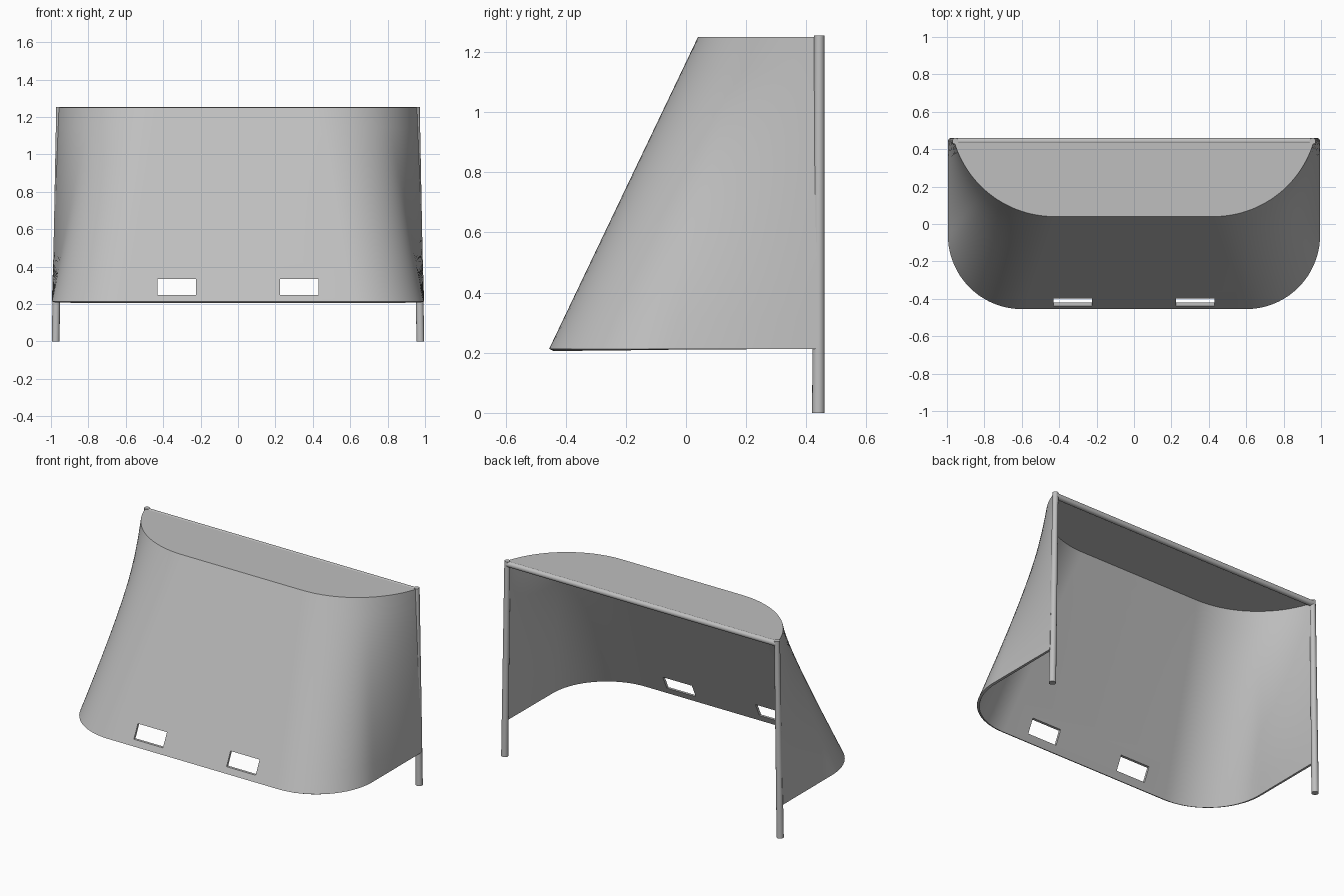
import bpy, bmesh, math
from mathutils import Vector

cube = bpy.data.objects.get("Cube")
if cube:
    bpy.data.objects.remove(cube, do_unlink=True)

grey = bpy.data.materials.new("plain_grey")
grey.use_nodes = True
colour = (0.52, 0.52, 0.52, 1)
grey.diffuse_color = colour
grey.node_tree.nodes["Principled BSDF"].inputs["Base Color"].default_value = colour

BOTTOM_Z, TOP_Z, BACK_Y = 0.213, 1.25, 0.44
WALL = 0.015
STEPS, ROWS = 32, 10


def activate(obj):
    bpy.ops.object.select_all(action='DESELECT')
    obj.select_set(True)
    bpy.context.view_layer.objects.active = obj


def apply(obj, kind, **settings):
    mod = obj.modifiers.new(kind.title(), kind)
    for key, value in settings.items():
        setattr(mod, key, value)
    activate(obj)
    bpy.ops.object.modifier_apply(modifier=mod.name)


def finish(obj, angle=30):
    obj.data.materials.clear()
    obj.data.materials.append(grey)
    activate(obj)
    bpy.ops.object.shade_smooth_by_angle(angle=math.radians(angle))


def half_outline(side, radius, corner_x, front_y, sweep):
    """Back-to-front points, evenly spaced along a straight side and a corner arc."""
    arc = radius * sweep
    points = []
    for i in range(STEPS + 1):
        s = (side + arc) * i / STEPS
        a = min(sweep, (side + arc - s) / radius)
        x = corner_x + radius * math.sin(a)
        y = front_y + radius * (1 - math.cos(a)) + max(0, side - s)
        points.append(Vector((x, y, 0)))
    return points


def full_outline(half, z):
    left = [Vector((p.x, p.y, z)) for p in half]
    return left + [Vector((-p.x, p.y, z)) for p in reversed(left)]


# Hood: sloping wall lofted between two outlines, closed by a flat top
r = 0.395
low = full_outline(half_outline(BACK_Y + 0.455 - r, r, 0.6, -0.455, math.pi / 2), BOTTOM_Z)
r = 0.56
top_sweep = math.acos(1 - (BACK_Y - 0.04) / r)
high = full_outline(half_outline(0, r, 0.425, 0.04, top_sweep), TOP_Z)

bm = bmesh.new()
rings = [[bm.verts.new(a.lerp(b, k / ROWS)) for a, b in zip(low, high)]
         for k in range(ROWS + 1)]
for lower, upper in zip(rings, rings[1:]):
    for i in range(len(lower) - 1):
        bm.faces.new((lower[i], upper[i], upper[i + 1], lower[i + 1]))
cap = bm.faces.new(rings[-1])
bmesh.ops.recalc_face_normals(bm, faces=bm.faces)
cap.normal_update()
if cap.normal.z < 0:
    bmesh.ops.reverse_faces(bm, faces=bm.faces)
mesh = bpy.data.meshes.new("hood")
bm.to_mesh(mesh)
bm.free()
hood = bpy.data.objects.new("hood", mesh)
bpy.context.collection.objects.link(hood)
apply(hood, 'SOLIDIFY', thickness=WALL, offset=-1, use_even_offset=True)

# Two slots through the lower front
for side in (-1, 1):
    bpy.ops.mesh.primitive_cube_add(size=1, location=(side * 0.328, -0.42, 0.292))
    cutter = bpy.context.object
    cutter.scale = (0.206, 0.3, 0.085)
    cutter.hide_render = True
    bpy.context.view_layer.update()
    apply(hood, 'BOOLEAN', object=cutter, operation='DIFFERENCE', solver='EXACT')
    bpy.data.objects.remove(cutter, do_unlink=True)
finish(hood)


def rod(name, start, end, r1, r2):
    start, end = Vector(start), Vector(end)
    axis = end - start
    bpy.ops.mesh.primitive_cone_add(vertices=16, radius1=r1, radius2=r2,
                                    depth=axis.length, location=(start + end) / 2)
    obj = bpy.context.object
    obj.name = name
    obj.rotation_euler = axis.to_track_quat('Z', 'Y').to_euler()
    finish(obj, 40)
    return obj


# Back legs lean slightly inward and carry the top rail
for name, side in (("left_leg", 1), ("right_leg", -1)):
    rod(name, (side * 0.975, 0.44, 0), (side * 0.955, 0.443, TOP_Z + 0.004), 0.021, 0.017)
rod("top_rail", (-0.955, 0.443, 1.235), (0.955, 0.443, 1.235), 0.018, 0.018)
